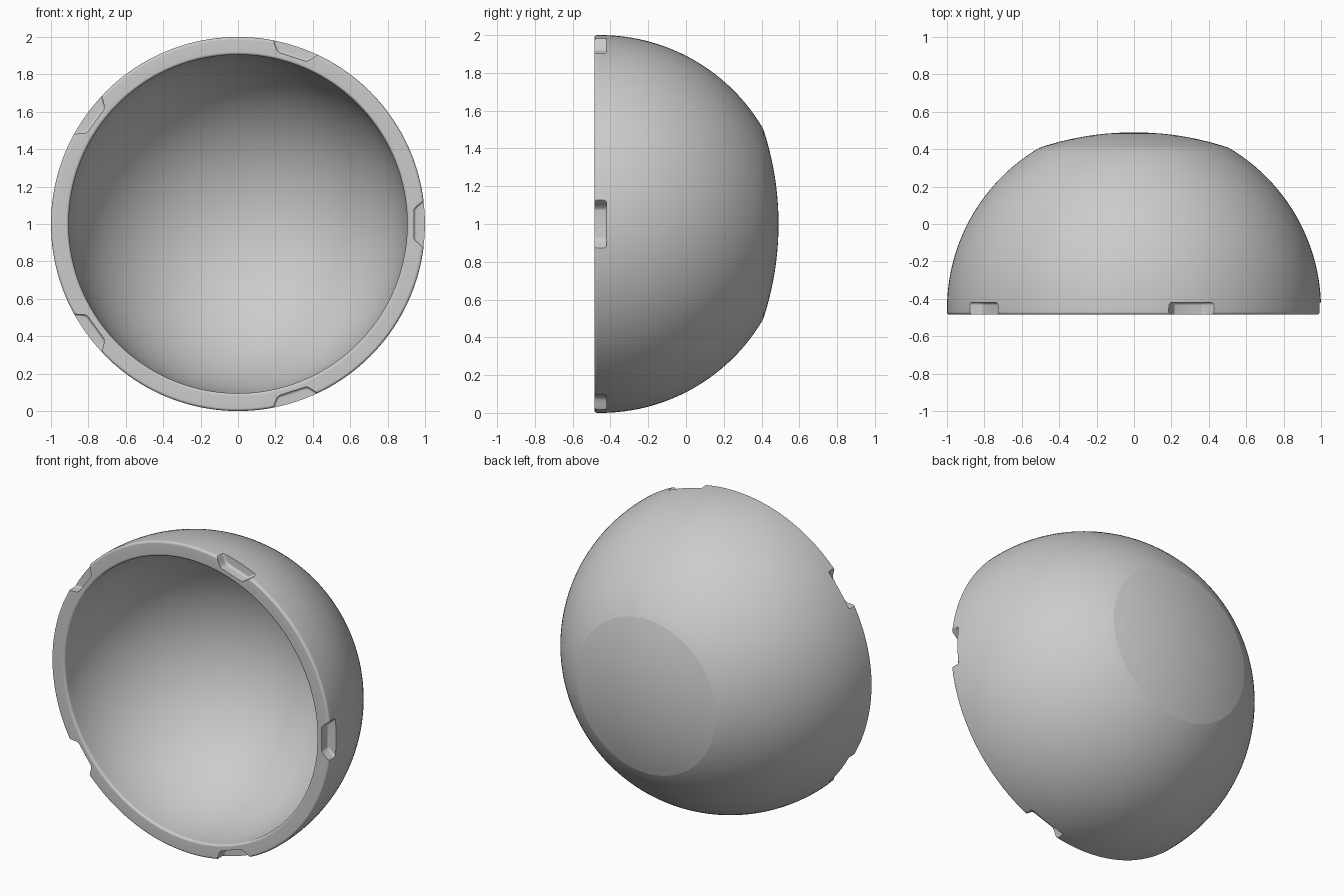
import bpy, bmesh
from math import sin, cos, pi, radians, asin
from mathutils import Matrix, Vector

if "Cube" in bpy.data.objects:
    bpy.data.objects.remove(bpy.data.objects["Cube"], do_unlink=True)

CENTRE = -0.455      # y of the sphere centre
RIM = -0.485         # y of the open front edge
SEGMENTS = 160

grey = bpy.data.materials.new("plain grey")
grey.use_nodes = True
colour = (0.6, 0.6, 0.6, 1)
grey.diffuse_color = colour
grey.node_tree.nodes["Principled BSDF"].inputs["Base Color"].default_value = colour


def make_object(name, bm):
    bmesh.ops.recalc_face_normals(bm, faces=bm.faces)
    mesh = bpy.data.meshes.new(name)
    bm.to_mesh(mesh)
    bm.free()
    mesh.materials.append(grey)
    obj = bpy.data.objects.new(name, mesh)
    bpy.context.collection.objects.link(obj)
    return obj


def arc(r, y, radius, start, end, steps):
    """Points (radius, y) on an arc; the angle is measured from the +y axis."""
    angles = [radians(start + (end - start) * i / steps) for i in range(steps + 1)]
    return [(r + radius * sin(a), y + radius * cos(a)) for a in angles]


# Bowl profile: shallow back cap, outer sphere, rounded rim, inner sphere
cap_radius = 1.6
cap_edge = 18.21
profile = arc(0, 0.49 - cap_radius, cap_radius, 0, cap_edge, 10)
profile += arc(0, CENTRE, 1.0, 30, 90, 32)[1:]
profile += arc(0.985, RIM + 0.015, 0.015, 90, 180, 12)
profile += arc(0.92, RIM + 0.015, 0.015, 180, 270, 12)
profile += arc(0, CENTRE, 0.905, 90, 0, 48)
profile[0] = (0, profile[0][1])
profile[-1] = (0, profile[-1][1])

bm = bmesh.new()
verts = [bm.verts.new((r, y, 1)) for r, y in profile]
edges = [bm.edges.new(pair) for pair in zip(verts, verts[1:])]
bmesh.ops.spin(bm, geom=verts + edges, cent=(0, 0, 1), axis=(0, 1, 0),
               angle=2 * pi, steps=SEGMENTS, use_merge=True)
bmesh.ops.remove_doubles(bm, verts=bm.verts, dist=0.0002)
bowl = make_object("bowl_shell", bm)

# Five rim notches: a flat floor flaring out to the sides, with a soft back edge
half = [(0.94 + 0.06 * (1 - cos(pi * t / 12)) / 2, 0.07 + 0.075 * t / 12)
        for t in range(13)]
half.append((1.1, 0.16))
outline = [(x, -z) for x, z in reversed(half)] + half


def notch_ring(bm, y, lift):
    return [bm.verts.new((x + lift, y, z * (1 - lift))) for x, z in outline]


bm = bmesh.new()
soft = 0.015
layers = [(-0.6, 0)] + [(-0.42 - soft + soft * sin(a), soft * (1 - cos(a)))
                        for a in [radians(9 * i) for i in range(11)]]
for n in range(5):
    rings = [notch_ring(bm, y, lift) for y, lift in layers]
    count = len(outline)
    for a, b in zip(rings, rings[1:]):
        for i in range(count):
            j = (i + 1) % count
            bm.faces.new((a[i], a[j], b[j], b[i]))
    bm.faces.new(rings[0])
    bm.faces.new(rings[-1])
    bmesh.ops.rotate(bm, verts=[v for ring in rings for v in ring], cent=(0, 0, 0),
                     matrix=Matrix.Rotation(n * 2 * pi / 5, 3, "Y"))
bmesh.ops.translate(bm, verts=bm.verts, vec=(0, 0, 1))
cutter = make_object("notch_cutter", bm)

cut = bowl.modifiers.new("rim notches", "BOOLEAN")
cut.operation = "DIFFERENCE"
cut.solver = "EXACT"
cut.object = cutter
bpy.context.view_layer.objects.active = bowl
bowl.select_set(True)
bpy.ops.object.modifier_apply(modifier=cut.name)
bpy.data.objects.remove(cutter, do_unlink=True)

# Smooth surfaces with crisp cap and notch borders
bpy.ops.object.shade_smooth_by_angle(angle=radians(9.5))
